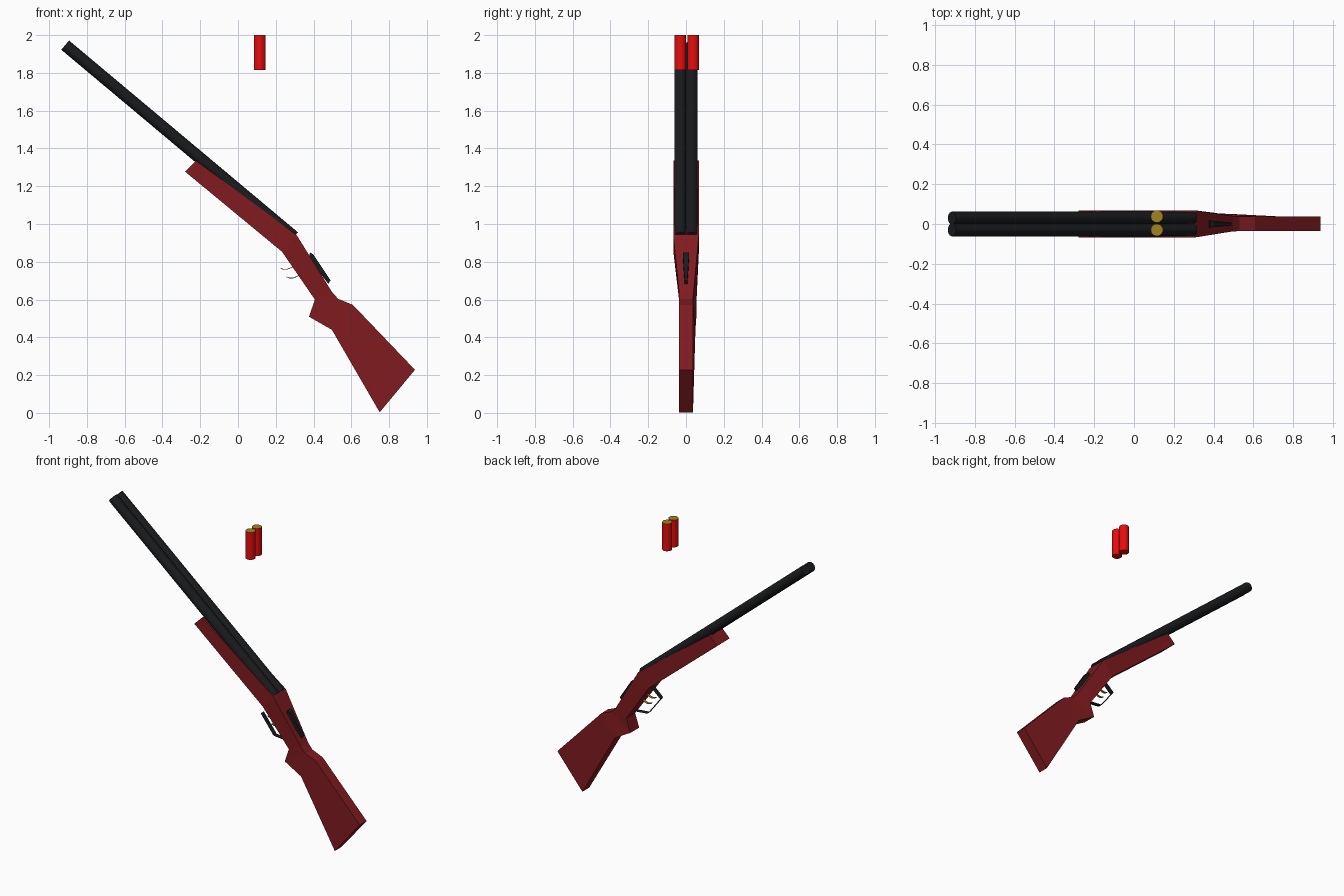
import bpy, bmesh
from mathutils import Vector

if "Cube" in bpy.data.objects:
    bpy.data.objects.remove(bpy.data.objects["Cube"])


def material(name, r, g, b):
    m = bpy.data.materials.new(name)
    m.diffuse_color = (r, g, b, 1)
    m.use_nodes = True
    m.node_tree.nodes["Principled BSDF"].inputs["Base Color"].default_value = m.diffuse_color
    return m


WOOD = material("red_wood", 0.22, 0.011, 0.014)
BLACK = material("black_steel", 0.010, 0.011, 0.012)
RED = material("red_plastic", 0.80, 0.004, 0.004)
BRASS = material("brass", 0.36, 0.23, 0.015)


def make(name, bm, *mats, closed=True):
    if closed:
        bmesh.ops.recalc_face_normals(bm, faces=bm.faces)
    me = bpy.data.meshes.new(name)
    bm.to_mesh(me)
    bm.free()
    for m in mats:
        me.materials.append(m)
    ob = bpy.data.objects.new(name, me)
    bpy.context.collection.objects.link(ob)
    return ob


def cylinder(name, a, b, r, *mats):
    a, b = Vector(a), Vector(b)
    bm = bmesh.new()
    bmesh.ops.create_cone(bm, cap_ends=True, segments=24, radius1=r, radius2=r,
                          depth=(b - a).length)
    if len(mats) > 1:  # second material on the upper cap
        for f in bm.faces:
            if f.normal.z > 0.9:
                f.material_index = 1
    ob = make(name, bm, *mats)
    ob.location = (a + b) / 2
    ob.rotation_mode = 'QUATERNION'
    ob.rotation_quaternion = (b - a).to_track_quat('Z', 'Y')
    return ob


def loft(name, sections, mat):
    """Each section: top (x, z), bottom (x, z), y min, top y max, bottom y max."""
    bm = bmesh.new()
    rings = []
    for (tx, tz), (bx, bz), lo, hi_t, hi_b in sections:
        rings.append([bm.verts.new(p) for p in
                      ((tx, lo, tz), (tx, hi_t, tz), (bx, hi_b, bz), (bx, lo, bz))])
    for p, q in zip(rings, rings[1:]):
        for i in range(4):
            j = (i + 1) % 4
            bm.faces.new((p[i], p[j], q[j], q[i]))
    bm.faces.new(rings[0])
    bm.faces.new(rings[-1])
    return make(name, bm, mat)


def ribbon(name, path, half, mat, thick=0.0):
    """Strip along an (x, z) path, spread across y."""
    bm = bmesh.new()
    rows = [[bm.verts.new((x, y, z)) for y in (-half, half)] for x, z in path]
    for p, q in zip(rows, rows[1:]):
        bm.faces.new((p[0], p[1], q[1], q[0]))
    ob = make(name, bm, mat, closed=False)
    if thick:
        mod = ob.modifiers.new("thickness", 'SOLIDIFY')
        mod.thickness = thick
        mod.offset = 0
    return ob


# Stock: fore-end, receiver, wrist, grip and butt in one loft
loft("stock", [
    ((-0.222, 1.335), (-0.280, 1.277), -0.067, 0.068, 0.068),
    ((0.310, 0.942), (0.233, 0.853), -0.067, 0.068, 0.068),
    ((0.497, 0.641), (0.407, 0.600), -0.037, 0.040, 0.056),
    ((0.530, 0.604), (0.376, 0.509), -0.036, 0.037, 0.055),
    ((0.608, 0.572), (0.497, 0.440), -0.036, 0.037, 0.050),
    ((0.937, 0.228), (0.750, 0.003), -0.036, 0.037, 0.037),
], WOOD)

# Twin barrels
for side, y in (("left", -0.030), ("right", 0.030)):
    cylinder(f"{side}_barrel", (0.296, y, 0.932), (-0.915, y, 1.947), 0.032, BLACK)

# Two floating cartridges with brass heads
for side, y in (("left", -0.030), ("right", 0.038)):
    cylinder(f"{side}_cartridge", (0.115, y, 1.815), (0.115, y, 2.0), 0.031, RED, BRASS)

# Opening lever on top of the wrist
loft("top_lever", [
    ((0.381, 0.850), (0.375, 0.820), -0.017, 0.017, 0.017),
    ((0.400, 0.837), (0.385, 0.805), -0.016, 0.016, 0.016),
    ((0.490, 0.702), (0.478, 0.683), -0.007, 0.007, 0.007),
], BLACK)

# Trigger guard: flat strip
ribbon("trigger_guard", [(0.250, 0.835), (0.182, 0.775), (0.278, 0.650), (0.380, 0.640)],
       0.017, BLACK)

# Two curved triggers
for name, x, z in (("front_trigger", 0.225, 0.766), ("rear_trigger", 0.257, 0.720)):
    ribbon(name, [(x, z), (x + 0.016, z - 0.006), (x + 0.034, z - 0.006),
                  (x + 0.052, z + 0.001), (x + 0.078, z + 0.014)], 0.008, BRASS, 0.004)
